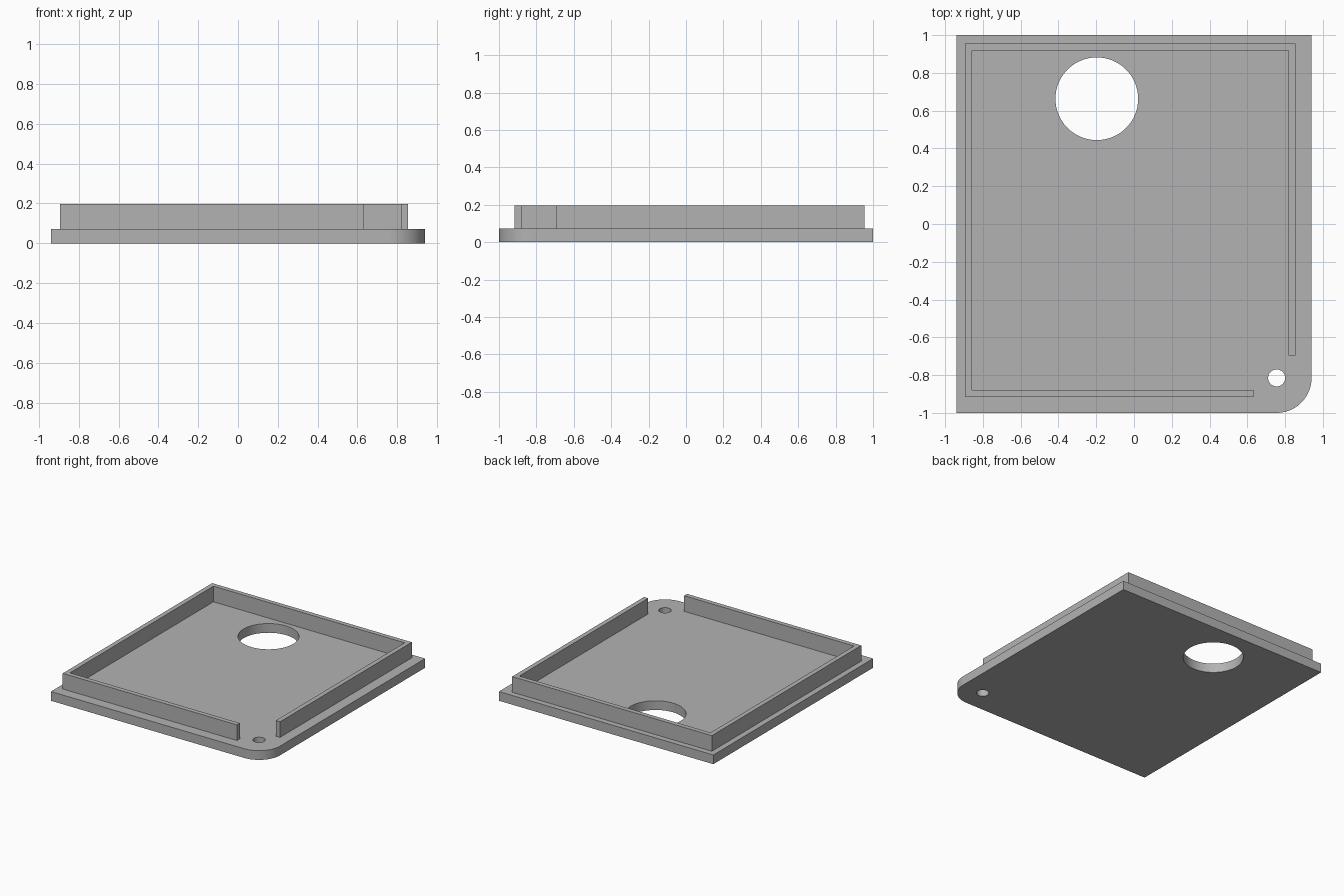
import bpy, bmesh
from math import sin, cos, pi, radians

cube = bpy.data.objects.get("Cube")
if cube:
    bpy.data.objects.remove(cube, do_unlink=True)

grey = bpy.data.materials.new("plain grey")
grey.use_nodes = True
colour = (0.45, 0.45, 0.45, 1)
grey.diffuse_color = colour
grey.node_tree.nodes["Principled BSDF"].inputs["Base Color"].default_value = colour

PLATE_TOP, RIM_TOP = 0.073, 0.197


def arc(cx, cy, r, start, end, steps):
    angles = [start + (end - start) * i / steps for i in range(steps + 1)]
    return [(cx + r * cos(a), cy + r * sin(a)) for a in angles]


def prism(name, outline, z0, z1):
    """Extrude a counter-clockwise outline from z0 up to z1."""
    bm = bmesh.new()
    base = bm.faces.new([bm.verts.new((x, y, z0)) for x, y in outline])
    top = bmesh.ops.extrude_face_region(bm, geom=[base], use_keep_orig=True)["geom"]
    for v in top:
        if isinstance(v, bmesh.types.BMVert):
            v.co.z = z1
    bmesh.ops.recalc_face_normals(bm, faces=bm.faces)
    mesh = bpy.data.meshes.new(name)
    bm.to_mesh(mesh)
    bm.free()
    mesh.materials.append(grey)
    obj = bpy.data.objects.new(name, mesh)
    bpy.context.collection.objects.link(obj)
    return obj


def activate(obj):
    bpy.ops.object.select_all(action='DESELECT')
    obj.select_set(True)
    bpy.context.view_layer.objects.active = obj


# Base plate with one rounded corner
W, D, R = 0.94, 1.0, 0.185
corner = (W - R, -D + R)
outline = [(W, D), (-W, D), (-W, -D)] + arc(*corner, R, -pi / 2, 0, 24)
plate = prism("base_plate", outline, 0, PLATE_TOP)

# Large opening and small screw hole through the plate
for name, x, y, r in (("large_opening", -0.197, 0.663, 0.219),
                      ("screw_hole", *corner, 0.045)):
    cutter = prism(name + "_cutter", arc(x, y, r, 0, 2 * pi, 64)[:-1], -0.1, 0.3)
    cutter.hide_render = True
    activate(plate)
    mod = plate.modifiers.new(name, 'BOOLEAN')
    mod.operation = 'DIFFERENCE'
    mod.solver = 'EXACT'
    mod.object = cutter
    bpy.ops.object.modifier_apply(modifier=mod.name)
    bpy.data.objects.remove(cutter, do_unlink=True)

activate(plate)
bpy.ops.object.shade_smooth_by_angle(angle=radians(30))

# Upright rim, open around the rounded corner
T = 0.037
left, right, front, back = -0.895, 0.855, -0.916, 0.955
front_end, right_end = 0.632, -0.695
prism("rim_wall", [
    (front_end, front), (front_end, front + T), (left + T, front + T),
    (left + T, back - T), (right - T, back - T), (right - T, right_end),
    (right, right_end), (right, back), (left, back), (left, front),
], PLATE_TOP, RIM_TOP)
